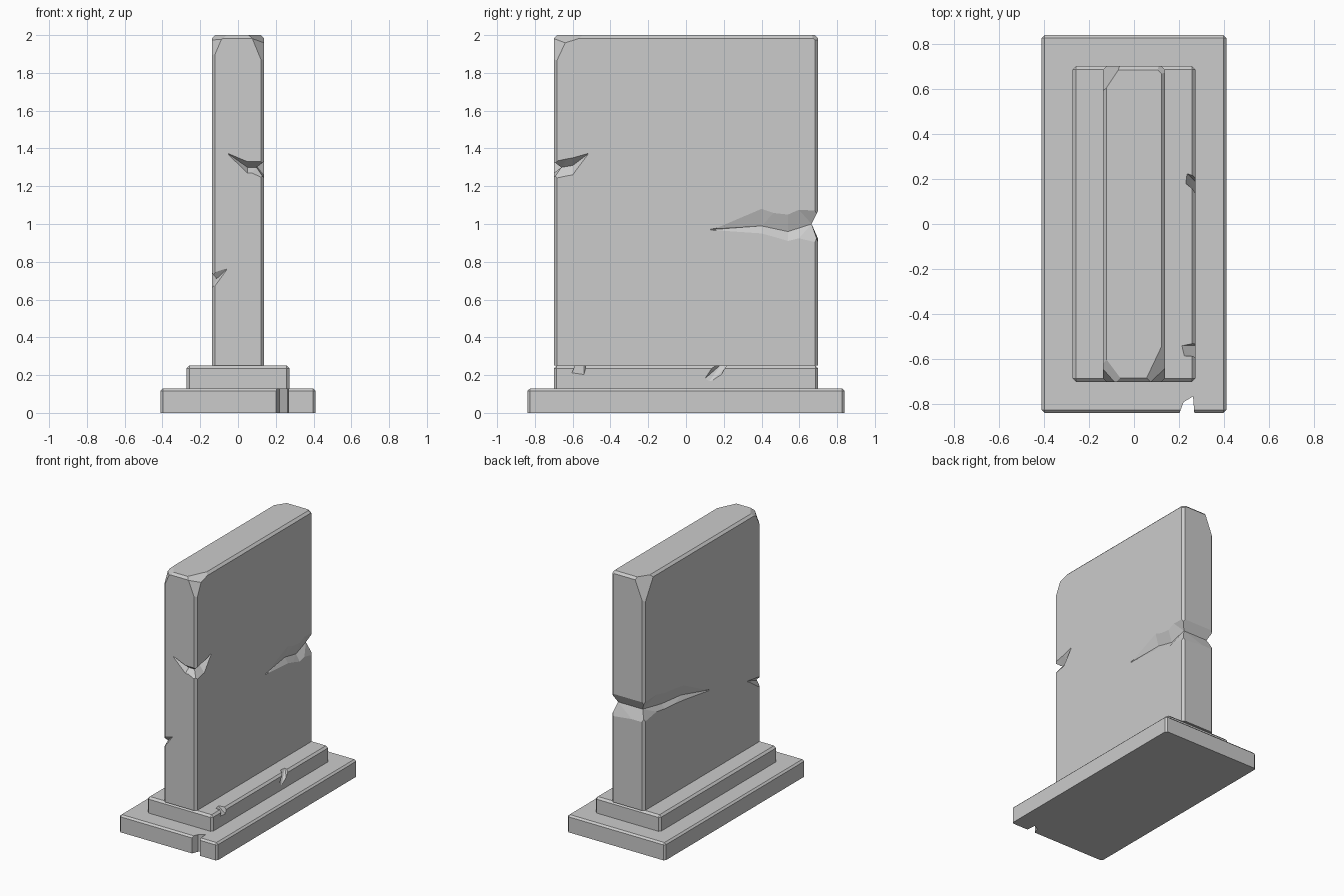
import bpy, bmesh
from mathutils import Vector

if "Cube" in bpy.data.objects:
    bpy.data.objects.remove(bpy.data.objects["Cube"])


def to_object(name, bm):
    bmesh.ops.recalc_face_normals(bm, faces=bm.faces)
    mesh = bpy.data.meshes.new(name)
    bm.to_mesh(mesh)
    bm.free()
    ob = bpy.data.objects.new(name, mesh)
    bpy.context.collection.objects.link(ob)
    return ob


def block(name, hx, hy, z0, z1, bevel, corners=()):
    """Box with chamfered top and upright edges; corners are sliced off by planes."""
    bm = bmesh.new()
    bmesh.ops.create_cube(bm, size=1)
    for v in bm.verts:
        v.co = (v.co.x * 2 * hx, v.co.y * 2 * hy, z1 if v.co.z > 0 else z0)
    edges = [e for e in bm.edges if any(v.co.z > z1 - 1e-4 for v in e.verts)]
    bmesh.ops.bevel(bm, geom=edges, offset=bevel, segments=1, affect='EDGES')
    for sx, sy, dx, dy, dz in corners:
        res = bmesh.ops.bisect_plane(
            bm, geom=bm.verts[:] + bm.edges[:] + bm.faces[:], clear_outer=True,
            plane_co=(sx * (hx - dx), sy * hy, z1),
            plane_no=Vector((sx / dx, sy / dy, 1 / dz)).normalized())
        cut = [g for g in res['geom_cut'] if isinstance(g, bmesh.types.BMEdge)]
        bmesh.ops.holes_fill(bm, edges=cut)
    return to_object(name, bm)


def hull(points):
    bm = bmesh.new()
    for p in points:
        bm.verts.new(p)
    res = bmesh.ops.convex_hull(bm, input=bm.verts[:])
    loose = [g for g in res['geom_interior'] if isinstance(g, bmesh.types.BMVert)]
    bmesh.ops.delete(bm, geom=loose, context='VERTS')
    return to_object("chip_cutter", bm)


def crack(sections):
    """V-groove following the surface: x, y, outward nx, ny, z top, middle, bottom, depth."""
    bm = bmesh.new()
    rings = []
    for x, y, nx, ny, zt, zm, zb, d in sections:
        out = (x + nx * d, y + ny * d)
        rings.append([bm.verts.new((*out, 2 * zt - zm)),
                      bm.verts.new((x - nx * d, y - ny * d, zm)),
                      bm.verts.new((*out, 2 * zb - zm))])
    for a, b in zip(rings, rings[1:]):
        for i in range(3):
            j = (i + 1) % 3
            bm.faces.new((a[i], a[j], b[j], b[i]))
    bm.faces.new(rings[0])
    bm.faces.new(rings[-1])
    bmesh.ops.triangulate(bm, faces=bm.faces[:])
    return to_object("crack_cutter", bm)


def carve(ob, cutters):
    bpy.context.view_layer.objects.active = ob
    for c in cutters:
        c.hide_render = True
        m = ob.modifiers.new("carve", 'BOOLEAN')
        m.operation, m.solver, m.object = 'DIFFERENCE', 'EXACT', c
        bpy.ops.object.modifier_apply(modifier=m.name)
        bpy.data.objects.remove(c)


X, Y = 0.138, 0.70

# Upright slab with worn top corners
slab = block("slab", X, Y, 0.25, 2.0, 0.017, [
    (1, -1, 0.07, 0.08, 0.17), (1, -1, 0.09, 0.19, 0.06),
    (-1, -1, 0.06, 0.07, 0.14), (-1, -1, 0.09, 0.12, 0.05),
    (-1, 1, 0.08, 0.12, 0.20), (1, 1, 0.05, 0.05, 0.04)])

# Long crack around the back end, front right chip, front left chip
carve(slab, [
    crack([(X, 0.13, 1, 0, 0.973, 0.97, 0.967, 0.003),
           (X, 0.40, 1, 0, 1.08, 0.99, 0.95, 0.025),
           (X, 0.54, 1, 0, 1.05, 0.96, 0.91, 0.03),
           (X, Y, 1, 1, 1.07, 1.00, 0.90, 0.035),
           (-X, Y, -1, 1, 1.07, 1.00, 0.92, 0.035),
           (-X, 0.45, -1, 0, 1.05, 0.96, 0.93, 0.03),
           (-X, 0.22, -1, 0, 1.02, 0.94, 0.91, 0.025),
           (-X, -0.08, -1, 0, 0.873, 0.87, 0.867, 0.003)]),
    crack([(-0.05, -Y, 0, -1, 1.373, 1.37, 1.367, 0.003),
           (0.05, -Y, 0, -1, 1.33, 1.30, 1.27, 0.04),
           (X, -Y, 1, -1, 1.33, 1.30, 1.24, 0.04),
           (X, -0.60, 1, 0, 1.35, 1.31, 1.26, 0.04),
           (X, -0.52, 1, 0, 1.373, 1.37, 1.367, 0.003)]),
    crack([(-0.06, -Y, 0, -1, 0.763, 0.76, 0.757, 0.003),
           (-X, -Y, -1, -1, 0.74, 0.71, 0.65, 0.025),
           (-X, -0.54, -1, 0, 0.763, 0.76, 0.757, 0.003)])])

# Middle step with two chips on its right edge
step = block("step", 0.273, Y, 0.13, 0.25, 0.015)
carve(step, [
    hull([(0.20, -0.54, 0.26), (0.21, -0.58, 0.26), (0.30, -0.52, 0.26),
          (0.30, -0.58, 0.26), (0.29, -0.61, 0.20), (0.29, -0.54, 0.19)]),
    hull([(0.225, 0.19, 0.26), (0.23, 0.23, 0.26), (0.30, 0.21, 0.26),
          (0.30, 0.13, 0.26), (0.29, 0.07, 0.155), (0.29, 0.10, 0.135),
          (0.29, 0.17, 0.18)])])

# Base plinth with a notch in its front edge
base = block("base", 0.41, 0.838, 0.0, 0.13, 0.013)
carve(base, [hull([(x, y, z) for z in (-0.05, 0.2) for x, y in
                   ((0.19, -0.87), (0.22, -0.79), (0.262, -0.765), (0.27, -0.87))])])
